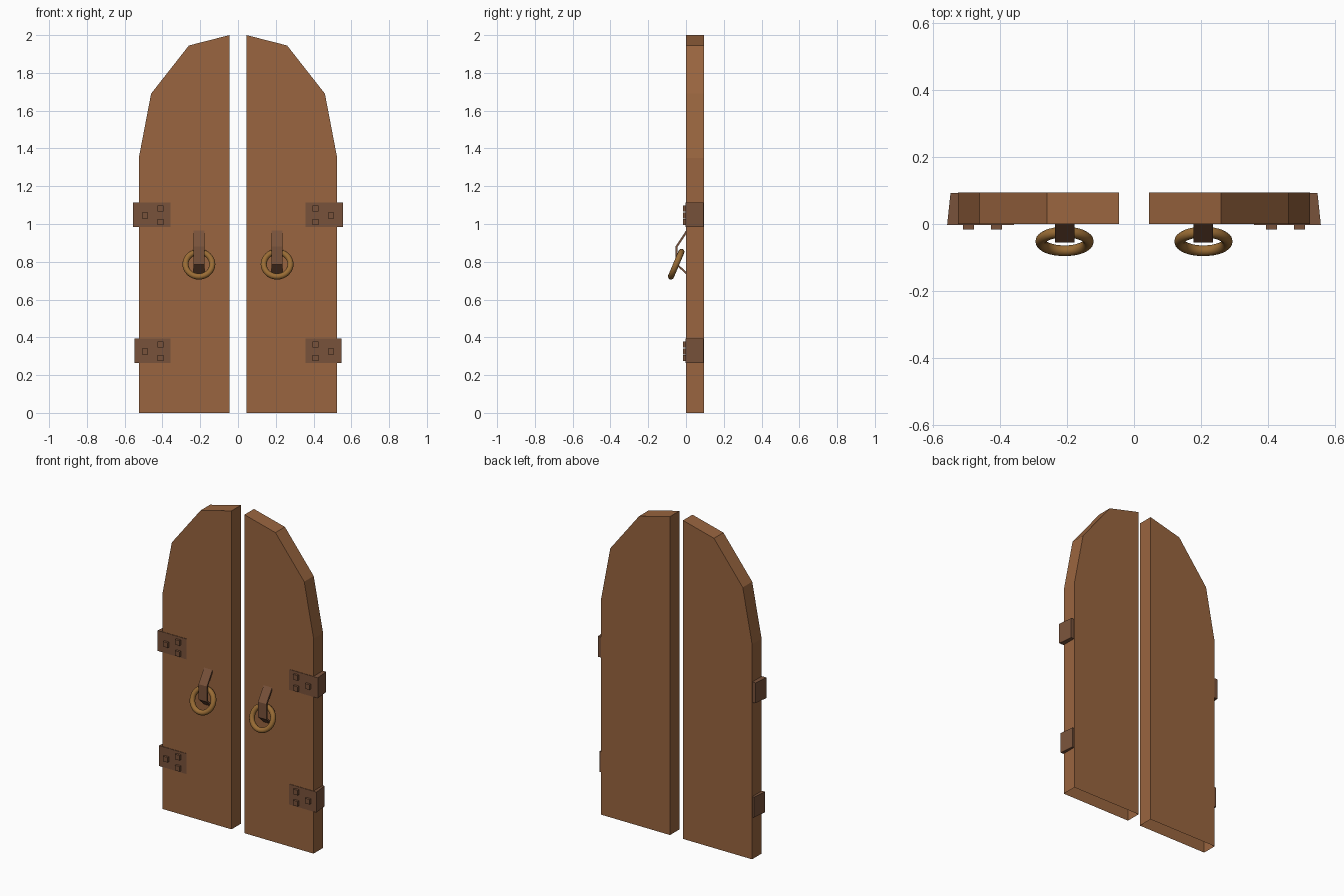
import bpy, bmesh, math
from mathutils import Vector

if "Cube" in bpy.data.objects:
    bpy.data.objects.remove(bpy.data.objects["Cube"])


def material(name, rgb):
    m = bpy.data.materials.new(name)
    m.diffuse_color = (*rgb, 1)
    m.use_nodes = True
    m.node_tree.nodes["Principled BSDF"].inputs["Base Color"].default_value = m.diffuse_color
    return m


WOOD = material("wood", (0.32, 0.13, 0.05))
IRON = material("iron", (0.19, 0.085, 0.043))
BRASS = material("brass", (0.32, 0.15, 0.035))


def prism(name, profile, offset, mat, side, skip_bottom=False):
    """Extrude a closed 3D outline by offset; side -1 mirrors it in x."""
    bm = bmesh.new()
    verts = [bm.verts.new((side * x, y, z)) for x, y, z in profile]
    face = bm.faces.new(verts)
    ext = bmesh.ops.extrude_face_region(bm, geom=[face], use_keep_orig=True)
    moved = [g for g in ext["geom"] if isinstance(g, bmesh.types.BMVert)]
    bmesh.ops.translate(bm, verts=moved, vec=Vector((side * offset[0], offset[1], offset[2])))
    bmesh.ops.recalc_face_normals(bm, faces=bm.faces)
    if skip_bottom:
        low = [f for f in bm.faces if all(v.co.z < 0.001 for v in f.verts)]
        bmesh.ops.delete(bm, geom=low, context="FACES")
    mesh = bpy.data.meshes.new(name)
    bm.to_mesh(mesh)
    bm.free()
    mesh.materials.append(mat)
    ob = bpy.data.objects.new(name, mesh)
    bpy.context.collection.objects.link(ob)
    return ob


DOOR = [(0.045, 0), (0.525, 0), (0.525, 1.35), (0.46, 1.69), (0.26, 1.945), (0.045, 2.0)]
STRAP = [(0.0, 0.965), (-0.055, 0.882), (-0.055, 0.785), (0.0, 0.735),
         (0.0, 0.748), (-0.045, 0.789), (-0.045, 0.878), (0.0, 0.946)]

for side, label in ((1, "right"), (-1, "left")):
    # door leaf, open underneath
    prism(f"{label}_door", [(x, 0, z) for x, z in DOOR], (0, 0.094, 0), WOOD, side, True)

    # hinges: plate wrapped around the door edge, with three square rivets
    for level, z, reach in (("upper", 0.985, 0.557), ("lower", 0.265, 0.547)):
        plate = [(0.357, -0.003), (reach, -0.003), (reach - 0.01, 0.092),
                 (0.525, 0.092), (0.525, 0.001), (0.357, 0.001)]
        prism(f"{label}_{level}_hinge", [(x, y, z) for x, y in plate], (0, 0, 0.128), IRON, side)
        for i, (rx, rz) in enumerate(((0.41, 0.096), (0.41, 0.026), (0.493, 0.061))):
            h = 0.016
            square = [(rx + a * h, -0.017, z + rz + b * h)
                      for a, b in ((-1, -1), (1, -1), (1, 1), (-1, 1))]
            prism(f"{label}_{level}_rivet_{i + 1}", square, (0, 0.015, 0), IRON, side)

    # bent strap that holds the ring
    prism(f"{label}_handle_strap", [(0.178, y, z) for y, z in STRAP], (0.058, 0, 0), IRON, side)

    # pull ring hanging tilted in the strap
    bpy.ops.mesh.primitive_torus_add(
        major_segments=32, minor_segments=12, major_radius=0.071, minor_radius=0.016,
        location=(side * 0.207, -0.052, 0.787), rotation=(math.radians(90 - 23), 0, 0))
    ring = bpy.context.object
    ring.name = f"{label}_pull_ring"
    ring.data.materials.append(BRASS)
    bpy.ops.object.shade_smooth()
